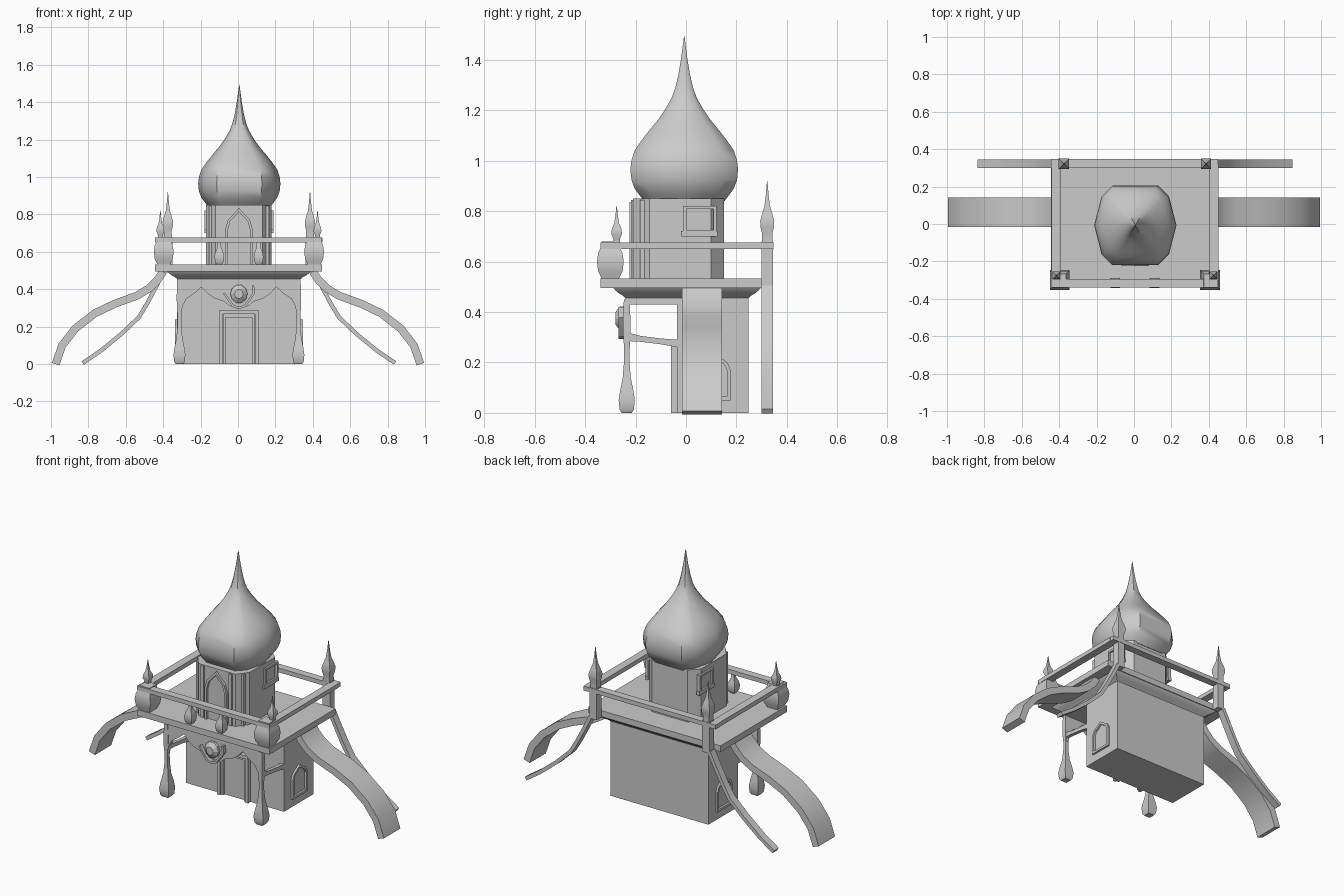
import bpy, bmesh, math
from mathutils import Vector

if "Cube" in bpy.data.objects:
    bpy.data.objects.remove(bpy.data.objects["Cube"])

stone = bpy.data.materials.new("grey_stone")
stone.use_nodes = True
GREY = (0.6, 0.6, 0.6, 1)
stone.diffuse_color = GREY
stone.node_tree.nodes["Principled BSDF"].inputs["Base Color"].default_value = GREY
CX = 0.005
SIDES = (("left", 1), ("right", -1))


def finish(name, bm, smooth=False):
    bmesh.ops.recalc_face_normals(bm, faces=bm.faces)
    mesh = bpy.data.meshes.new(name)
    bm.to_mesh(mesh)
    bm.free()
    mesh.materials.append(stone)
    ob = bpy.data.objects.new(name, mesh)
    bpy.context.collection.objects.link(ob)
    if smooth:
        bpy.ops.object.select_all(action='DESELECT')
        ob.select_set(True)
        bpy.context.view_layer.objects.active = ob
        bpy.ops.object.shade_smooth_by_angle(angle=math.radians(40))
    return ob


def loft(name, rings, smooth=False):
    """Skin a stack of closed rings and cap both ends."""
    bm = bmesh.new()
    loops = [[bm.verts.new(p) for p in ring] for ring in rings]
    n = len(loops[0])
    for a, b in zip(loops, loops[1:]):
        for i in range(n):
            j = (i + 1) % n
            bm.faces.new((a[i], a[j], b[j], b[i]))
    bm.faces.new(loops[0])
    bm.faces.new(loops[-1])
    return finish(name, bm, smooth)


def rect(x0, x1, y0, y1, z):
    return [(x0, y0, z), (x1, y0, z), (x1, y1, z), (x0, y1, z)]


def box(name, x0, x1, y0, y1, z0, z1):
    return loft(name, [rect(x0, x1, y0, y1, z) for z in (z0, z1)])


def spindle(name, x, y, profile, section):
    """Sweep a (height, radius) profile around a cross-section."""
    return loft(name, [[(x + u * r, y + v * r, z) for u, v in section]
                       for z, r in profile], True)


def plate(name, pts, d0, d1, axis="y", smooth=False):
    """Flat outline extruded along x or y."""
    def ring(d):
        return [(p, d, z) if axis == "y" else (d, p, z) for p, z in pts]
    return loft(name, [ring(d0), ring(d1)], smooth)


def strip(path, t):
    """Outline of a band of thickness t along an open path."""
    pts = [Vector(p) for p in path]
    near, far = [], []
    for i, p in enumerate(pts):
        d0 = (p - pts[max(i - 1, 0)]).normalized()
        d1 = (pts[min(i + 1, len(pts) - 1)] - p).normalized()
        d = (d0 + d1).normalized()
        k = min(1 / max(d.dot(d1 if d1.length else d0), 0.4), 2)
        off = Vector((-d.y, d.x)) * t / 2 * k
        near.append(p + off)
        far.append(p - off)
    return [tuple(p) for p in near + far[::-1]]


def mirrored(pts, s):
    return [(CX + s * x, z) for x, z in pts]


def arch(c, w, z0, zs, zt):
    """Pointed arch path: half width w, spring zs, tip zt."""
    h = zt - zs
    half = [(w, z0), (w, zs), (w * .8, zs + h * .45), (w * .35, zs + h * .75)]
    return [(c - x, z) for x, z in half] + [(c, zt)] + [(c + x, z) for x, z in half[::-1]]


SQUARE = [(-1, -1), (1, -1), (1, 1), (-1, 1)]
DOME = [(.55, .97), (.82, .70), (1, 0), (.82, -.70), (.55, -.97),
        (-.55, -.97), (-.82, -.70), (-1, 0), (-.82, .70), (-.55, .97)]

# Main house, flared cornice and deck
box("house_body", -.325, .335, -.035, .248, 0, .45)
loft("cornice", [rect(-.325 - f, .335 + f, -.24 - f * .9, .248 + f * .9, z)
                 for z, f in ((.43, 0), (.455, 0), (.465, .012), (.475, .03),
                              (.487, .046), (.497, .054))], True)
box("deck", -.443, .449, -.34, .30, .495, .532)

# Tower with chamfered corners
tower = [(-.125, -.21), (.125, -.21), (.175, -.145), (.175, .10),
         (.12, .15), (-.12, .15), (-.175, .10), (-.175, -.145)]
loft("tower", [[(CX + x, y, z) for x, y in tower] for z in (.53, .85)])
plate("tower_front_arch", strip(arch(CX, .066, .53, .72, .825), .014), -.225, -.20)
for side, s in SIDES:
    for i, x in enumerate((.095, .15)):
        box(f"tower_pilaster_{side}_{i}", CX + s * x - .01, CX + s * x + .01,
            -.218 + i * .035, -.16, .53, .845)
    xs = sorted((CX + s * .165, CX + s * .185))
    frame = [(-.005, .72), (-.005, .815), (.115, .815), (.115, .72)]
    plate(f"tower_window_{side}", strip(frame + frame[:1], .012), *xs, "x")
    box(f"tower_sill_{side}", *xs, -.02, .125, .70, .722)

# Onion dome
spindle("onion_dome", .007, -.007,
        [(.84, .165), (.862, .182), (.89, .203), (.925, .216), (.965, .22), (1.0, .216),
         (1.04, .203), (1.08, .175), (1.12, .143), (1.165, .105), (1.21, .074),
         (1.25, .051), (1.29, .036), (1.34, .024), (1.41, .012), (1.495, .001)], DOME)

# Railing round the deck
for name, y in (("front", -.34), ("back", .30)):
    box(f"{name}_rail", -.443, .449, y, y + .047, .65, .676)
for side, s in SIDES:
    xs = sorted((CX + s * .446, CX + s * .397))
    box(f"{side}_rail", *xs, -.30, .32, .65, .676)

    # Corner posts and finials
    xb = CX + s * .38
    box(f"{side}_back_post", xb - .024, xb + .024, .30, .345, .49, .68)
    spindle(f"{side}_back_finial", xb, .322,
            [(.67, .022), (.71, .02), (.735, .026), (.76, .028), (.79, .02),
             (.82, .011), (.86, .006), (.92, .001)], SQUARE)
    spindle(f"{side}_front_post", CX + s * .402, -.30,
            [(.50, .034), (.535, .035), (.56, .048), (.60, .053), (.635, .048),
             (.66, .036), (.68, .034)], SQUARE)
    spindle(f"{side}_front_finial", CX + s * .42, -.275,
            [(.67, .012), (.69, .013), (.71, .021), (.73, .019), (.75, .01),
             (.78, .005), (.82, .001)], SQUARE)
    spindle(f"{side}_small_baluster", CX + s * .105, -.315,
            [(.53, .012), (.545, .022), (.575, .026), (.60, .02), (.625, .01), (.655, .01)],
            SQUARE)

    # Broad slide and thin rear support
    slide = [(.40, .495), (.43, .45), (.475, .405), (.54, .366), (.66, .322), (.765, .272),
             (.87, .19), (.94, .10), (.975, 0)]
    plate(f"{side}_slide", strip([(s * x, z) for x, z in slide], .042), -.015, .143,
          smooth=True)
    support = [(.40, .50), (.44, .42), (.49, .325), (.535, .25), (.63, .16),
               (.74, .07), (.835, .006)]
    plate(f"{side}_rear_support", strip(mirrored(support, s), .022), .30, .345,
          smooth=True)

    # Hanging porch posts with bulb ends and braces to the house
    xp = CX + s * .318
    spindle(f"{side}_porch_post", xp, -.235,
            [(0, .02), (.012, .028), (.05, .032), (.09, .026), (.14, .016), (.20, .011),
             (.25, .010), (.31, .014), (.36, .015), (.44, .012)], SQUARE)
    plate(f"{side}_porch_brace", [(-.235, .32), (-.18, .305), (-.10, .295), (-.03, .29),
                                  (-.03, .26), (-.10, .272), (-.18, .282), (-.235, .285)],
          xp - .011, xp + .011, "x")

    # Scalloped porch valance
    valance = [(0, .45), (.325, .45), (.325, .26), (.308, .26), (.302, .31), (.28, .35),
               (.235, .38), (.20, .412), (.165, .375), (.13, .352), (.08, .335),
               (.05, .31), (0, .30)]
    plate(f"{side}_valance", mirrored(valance, s), -.245, -.222)

    # Arched side windows
    xs = sorted((CX + s * .322, CX + s * .342))
    window = arch(.105, .065, .058, .17, .23)
    plate(f"{side}_window_frame", strip(window, .014), *xs, "x")
    box(f"{side}_window_sill", *xs, .033, .177, .05, .064)

    # Door jambs, outer and inner
    for i, (x, w, y) in enumerate(((.095, .009, -.06), (.077, .006, -.05))):
        box(f"{side}_door_jamb_{i}", CX + s * x - w, CX + s * x + w, y, -.03, 0, .27)

box("door_lintel", CX - .104, CX + .104, -.065, -.03, .268, .288)
box("door_inner_lintel", CX - .08, CX + .08, -.05, -.03, .25, .268)

# Shield ornament above the door
half = [(.045, .425), (.075, .42), (.08, .38), (.06, .35), (.03, .31)]
shield = [(CX, .43)] + mirrored(half, 1) + [(CX, .30)] + mirrored(half[::-1], -1)
plate("shield_rim", strip(shield[2:10], .012), -.268, -.24)
bulb = [(CX + .046 * math.cos(a), .375 + .05 * math.sin(a))
        for a in [i * math.tau / 10 for i in range(10)]]
mid = [(CX + (x - CX) * .5, .375 + (z - .375) * .5) for x, z in bulb]
loft("shield_boss", [[(x, y, z) for x, z in pts]
                     for pts, y in ((bulb, -.24), (bulb, -.262), (mid, -.28))])
